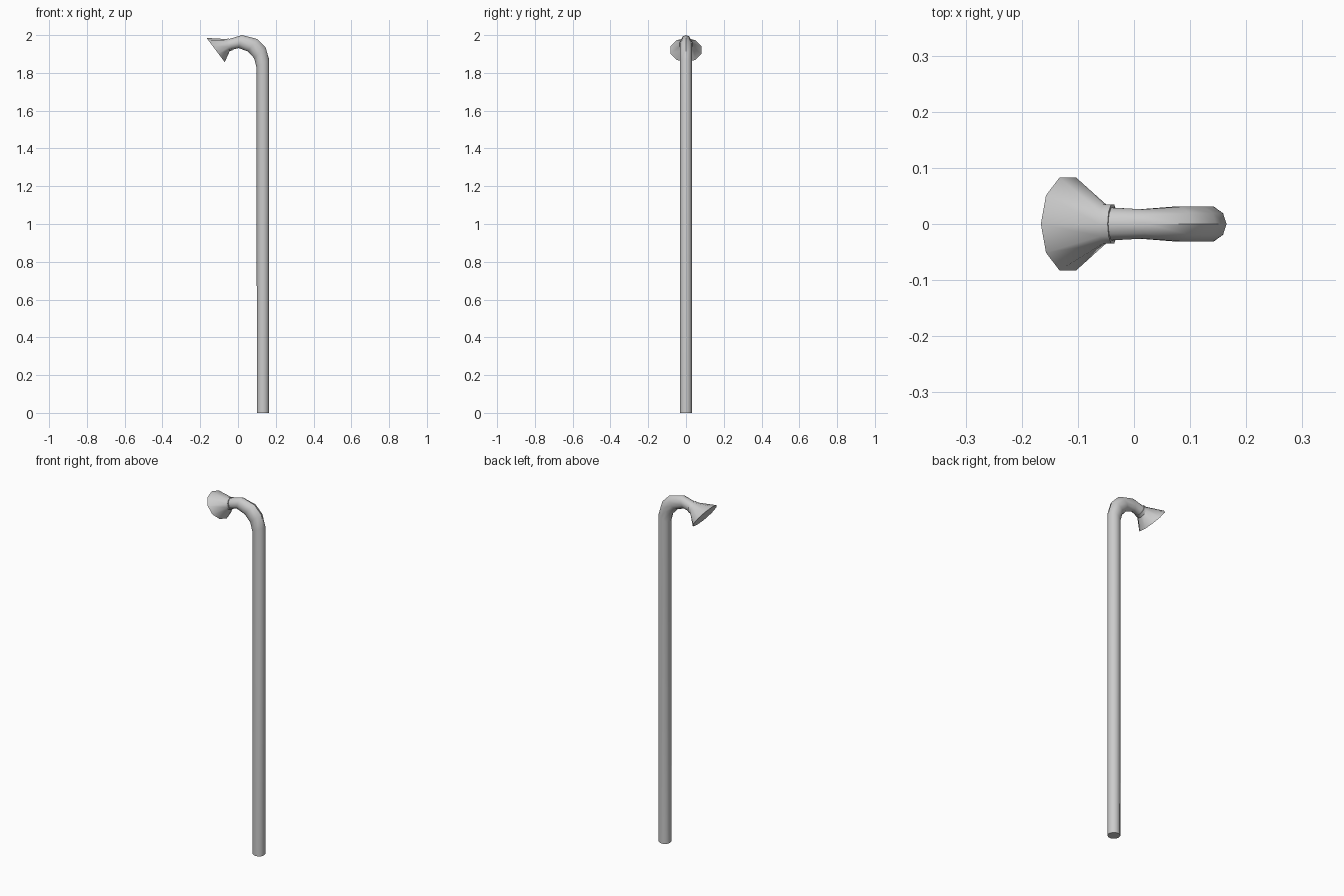
import bpy, bmesh
from math import cos, sin, pi

if "Cube" in bpy.data.objects:
    bpy.data.objects.remove(bpy.data.objects["Cube"])

SIDES = 10

def loft(name, sections):
    """Capped tube; each section = (outer x, outer z, inner x, inner z, y radius)."""
    bm = bmesh.new()
    rings = []
    for ox, oz, ix, iz, ry in sections:
        cx, cz, hx, hz = (ox + ix) / 2, (oz + iz) / 2, (ox - ix) / 2, (oz - iz) / 2
        rings.append([bm.verts.new((cx + hx * cos(a), ry * sin(a), cz + hz * cos(a)))
                      for a in (2 * pi * i / SIDES for i in range(SIDES))])
    for a, b in zip(rings, rings[1:]):
        for i in range(SIDES):
            j = (i + 1) % SIDES
            bm.faces.new((a[i], a[j], b[j], b[i]))
    bm.faces.new(rings[0])
    bm.faces.new(rings[-1])
    bmesh.ops.recalc_face_normals(bm, faces=bm.faces)
    mesh = bpy.data.meshes.new(name)
    bm.to_mesh(mesh)
    bm.free()
    obj = bpy.data.objects.new(name, mesh)
    bpy.context.collection.objects.link(obj)
    bpy.context.view_layer.objects.active = obj
    obj.select_set(True)
    bpy.ops.object.shade_smooth_by_angle(angle=0.7)
    obj.select_set(False)

# Straight pole with hooked, slightly narrowing top
loft("bent_pipe", [
    (0.165, 0.00, 0.100, 0.00, 0.0325),
    (0.165, 1.87, 0.098, 1.83, 0.0325),
    (0.146, 1.935, 0.085, 1.878, 0.0325),
    (0.103, 1.979, 0.052, 1.914, 0.0325),
    (0.022, 2.000, 0.003, 1.931, 0.0275),
    (-0.055, 1.977, -0.036, 1.922, 0.031),
])

# Flared horn with a short collar at its throat
loft("flared_horn", [
    (-0.047, 1.983, -0.029, 1.920, 0.037),
    (-0.062, 1.979, -0.044, 1.915, 0.037),
    (-0.166, 1.985, -0.070, 1.857, 0.087),
])
